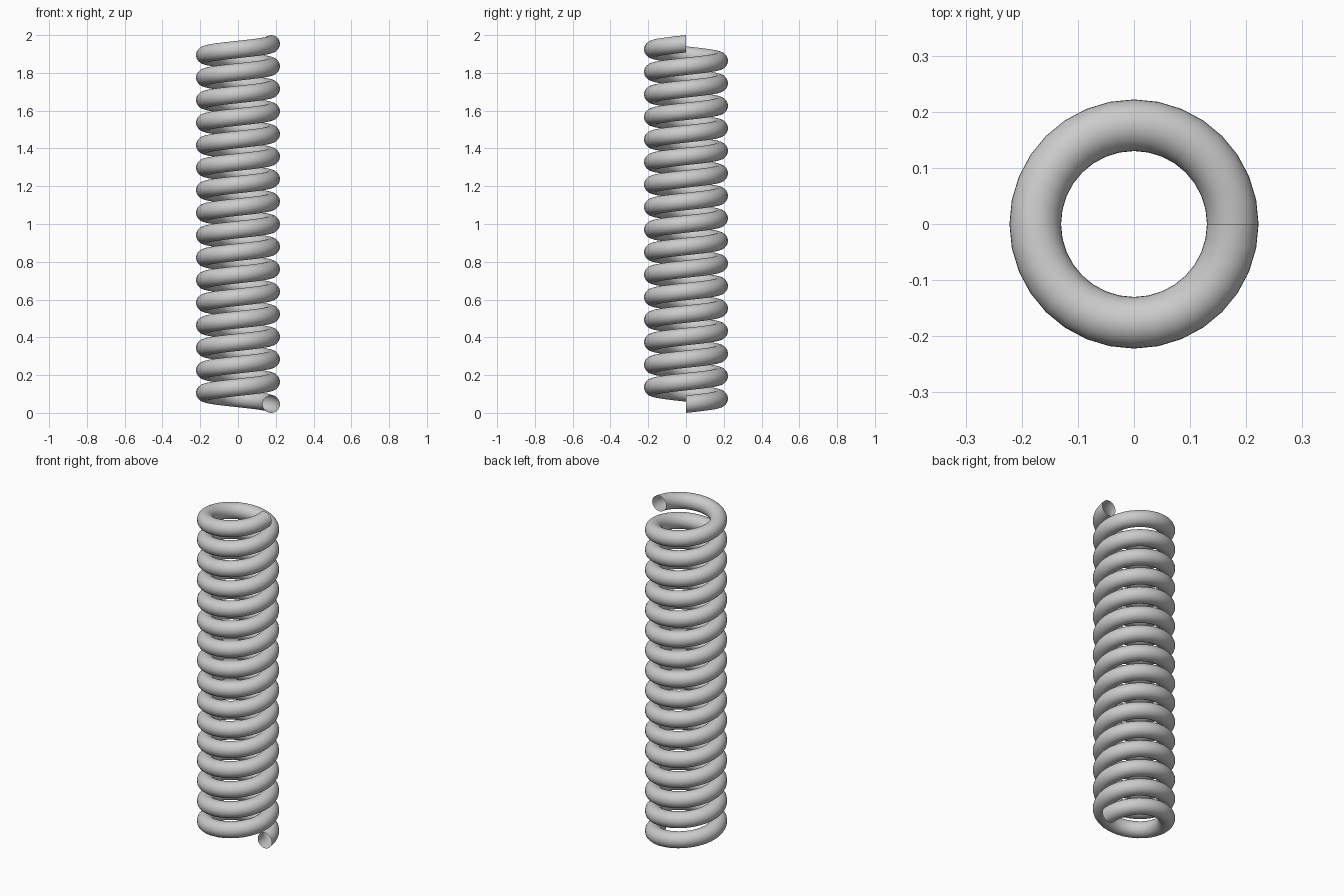
import bpy
import bmesh
from math import cos, sin, pi

if "Cube" in bpy.data.objects:
    bpy.data.objects.remove(bpy.data.objects["Cube"])

TURNS, STEPS, SIDES = 16, 32, 32
COIL_R, WIRE_R, HEIGHT = 0.176, 0.046, 2.0
PITCH = (HEIGHT - 2 * WIRE_R) / TURNS

# Coil spring: upright circular section screwed around z, open at both ends
bm = bmesh.new()
rings = []
for i in range(TURNS * STEPS + 1):
    a = 2 * pi * i / STEPS
    zc = WIRE_R + PITCH * i / STEPS
    ring = []
    for j in range(SIDES):
        b = 2 * pi * j / SIDES
        r = COIL_R + WIRE_R * cos(b)
        ring.append(bm.verts.new((r * cos(a), r * sin(a), zc + WIRE_R * sin(b))))
    rings.append(ring)

for lower, upper in zip(rings, rings[1:]):
    for j in range(SIDES):
        k = (j + 1) % SIDES
        face = bm.faces.new((lower[j], upper[j], upper[k], lower[k]))
        face.smooth = True

mesh = bpy.data.meshes.new("coil_spring")
bm.to_mesh(mesh)
bm.free()
spring = bpy.data.objects.new("coil_spring", mesh)
bpy.context.collection.objects.link(spring)
